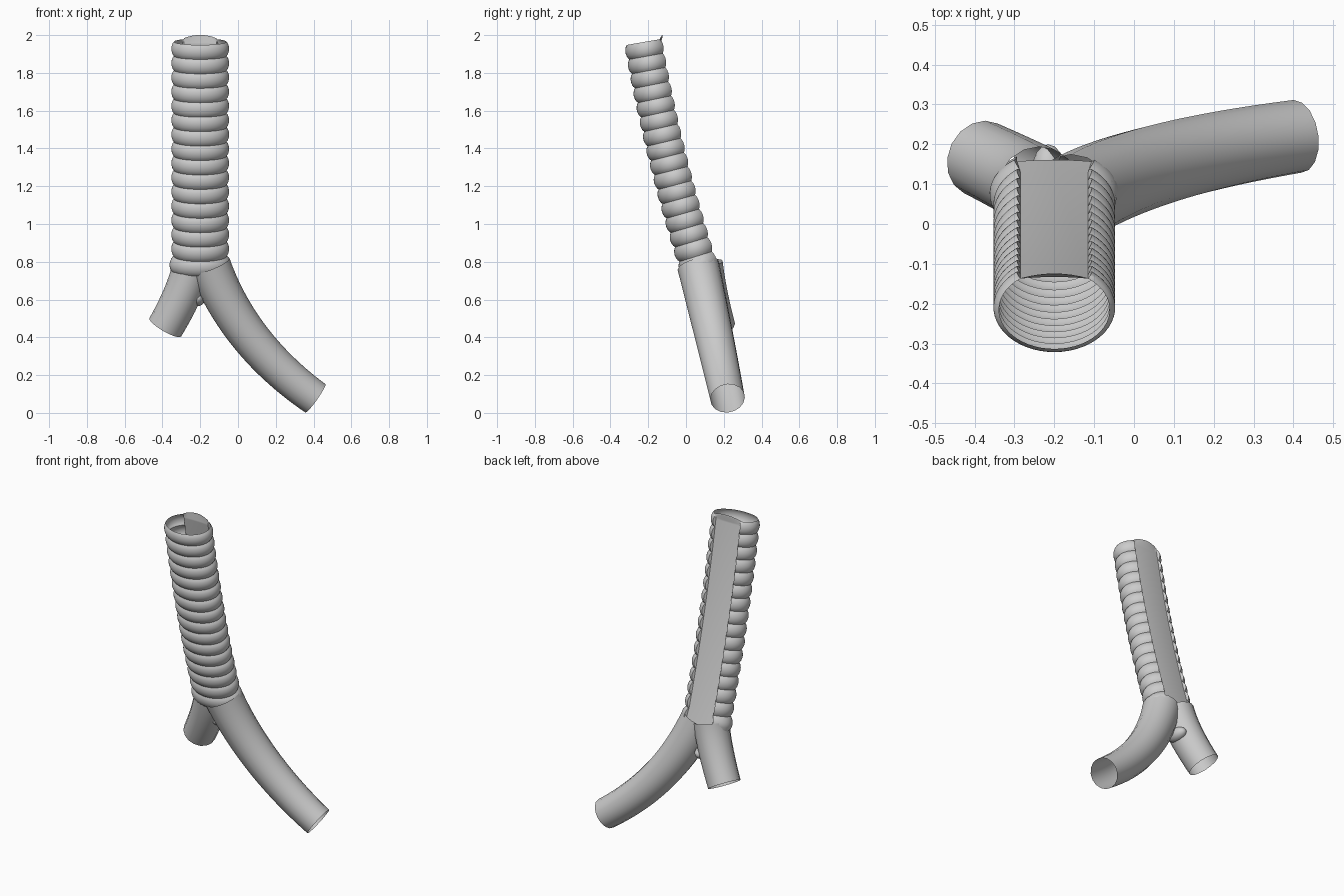
import bpy, bmesh, math
from mathutils import Vector

if "Cube" in bpy.data.objects:
    bpy.data.objects.remove(bpy.data.objects["Cube"])


def sweep(name, p0, p1, p2, steps, ref, section, angle=60):
    """Open tube along a quadratic curve; section(t) gives (a, b, lift) points."""
    p0, p1, p2, ref = map(Vector, (p0, p1, p2, ref))
    bm = bmesh.new()
    rows = []
    for i in range(steps + 1):
        t = i / steps
        c = p0 * (1 - t) ** 2 + p1 * 2 * t * (1 - t) + p2 * t * t
        tan = ((p1 - p0) * (1 - t) + (p2 - p1) * t).normalized()
        a = (ref - tan * ref.dot(tan)).normalized()
        b = tan.cross(a)
        rows.append([bm.verts.new(c + a * u + b * v + tan * w) for u, v, w in section(t)])
    for r, s in zip(rows, rows[1:]):
        n = len(r)
        for j in range(n):
            k = (j + 1) % n
            bm.faces.new((r[j], r[k], s[k], s[j]))
    mesh = bpy.data.meshes.new(name)
    bm.to_mesh(mesh)
    bm.free()
    ob = bpy.data.objects.new(name, mesh)
    bpy.context.collection.objects.link(ob)
    bpy.context.view_layer.objects.active = ob
    ob.select_set(True)
    bpy.ops.object.shade_smooth_by_angle(angle=math.radians(angle))
    ob.select_set(False)
    return ob


RINGS = 16


def windpipe_section(t):
    # C-shaped cartilage ring bulges, closed by a flat membrane at the back
    bulge = 0.014 * abs(math.sin(math.pi * RINGS * t)) ** 0.7
    flare = 1 + 0.10 * max(0, 1 - t / 0.07)
    pts = []
    n = 40
    for i in range(n + 1):
        th = math.radians(-232 + 284 * i / n)
        x = (0.139 + bulge) * math.cos(th) * flare
        y = (0.100 + bulge) * math.sin(th)
        if t == 0 and x < -0.09 and y > 0:      # lowest ring droops at one side
            lift = -0.03
        else:
            lift = 0
        pts.append((x, y, lift))
    # membrane, with a small raised lip at the top rim
    for i in range(9):
        x = 0.085 - 0.17 * i / 8
        hump = 1 - (x / 0.1) ** 2
        lip = hump if t > 0.985 else 0
        pts.append((x * flare, 0.074 + 0.006 * hump + 0.014 * lip, 0.02 * lip))
    return pts


def round_section(r0, r1, n=16):
    def f(t):
        r = r0 + (r1 - r0) * t
        return [(r * math.cos(2 * math.pi * j / n), r * math.sin(2 * math.pi * j / n), 0)
                for j in range(n)]
    return f


# Ringed windpipe
sweep("windpipe", (-0.2, 0.085, 0.755), (-0.2, -0.11, 1.36), (-0.2, -0.215, 1.965),
      RINGS * 8, (1, 0, 0), windpipe_section)

# Long and short branches
sweep("long_branch", (-0.15, 0.065, 0.78), (0.01, 0.16, 0.36), (0.41, 0.22, 0.077),
      24, (0, 1, 0), round_section(0.112, 0.092))
sweep("short_branch", (-0.24, 0.09, 0.79), (-0.27, 0.11, 0.65), (-0.385, 0.165, 0.453),
      12, (0, 1, 0), round_section(0.105, 0.097))

# Small web in the fork
bpy.ops.mesh.primitive_uv_sphere_add(segments=16, ring_count=10, radius=1,
                                     location=(-0.215, 0.13, 0.605))
web = bpy.context.object
web.name = "fork_web"
web.scale = (0.042, 0.07, 0.04)
bpy.ops.object.shade_smooth_by_angle(angle=math.radians(60))
